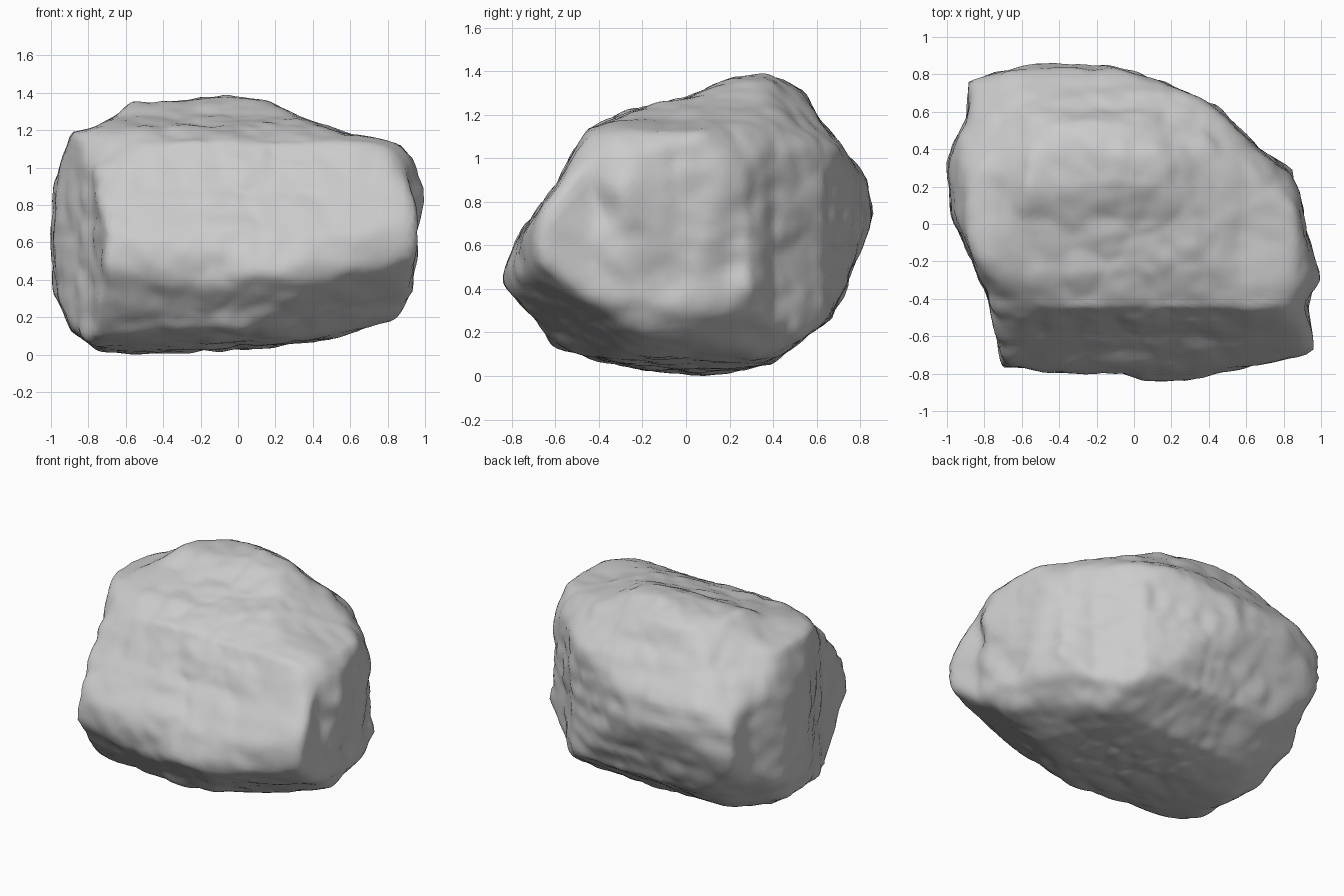
import bpy, bmesh, math
from mathutils import Vector, noise
from mathutils.geometry import intersect_point_line

CORE = Vector((0, 0, 0.65))

# Outlines of the boulder along each axis, as (horizontal, vertical) points
SIDE = [(-.86, .42), (-.77, .63), (-.58, .88), (-.44, 1.13), (-.25, 1.21), (.02, 1.28),
        (.22, 1.37), (.38, 1.4), (.53, 1.31), (.61, 1.16), (.7, 1.06), (.82, .9),
        (.86, .75), (.75, .5), (.66, .28), (.38, .07), (.1, 0), (-.12, .03),
        (-.4, .09), (-.6, .15), (-.74, .31)]
FRONT = [(-1, .7), (-.98, .91), (-.88, 1.18), (-.74, 1.22), (-.55, 1.34), (-.31, 1.35),
         (-.06, 1.41), (.17, 1.35), (.38, 1.25), (.57, 1.18), (.86, 1.12), (.92, 1.05),
         (1, .81), (.96, .59), (.92, .35), (.83, .19), (.49, .1), (.14, .05),
         (-.53, .01), (-.73, .03), (-.87, .14), (-.98, .33)]
PLAN = [(-1, .32), (-.88, .56), (-.87, .75), (-.53, .86), (-.13, .84), (.14, .75),
        (.43, .62), (.65, .4), (.85, .29), (.91, -.05), (1, -.29), (.92, -.43),
        (.97, -.67), (.57, -.76), (.14, -.85), (-.07, -.79), (-.42, -.79),
        (-.69, -.75), (-.77, -.37), (-.96, .05)]
VIEWS = [(SIDE, 1, 2), (FRONT, 0, 2), (PLAN, 0, 1)]

# Broken-off corners: direction of the break and a point on it
CHIPS = [((.6, .5, .6), (.6, .45, 1.05)), ((.6, .3, -.7), (.75, .2, .25)),
         ((.3, -.5, -.8), (.2, -.9, .38)), ((-.1, -.75, -.6), (-.65, -.74, .42)),
         ((-.5, .5, -.7), (-.75, .55, .3)), ((-.5, .5, .7), (-.78, .55, 1.04)),
         ((-.4, -.7, .7), (-.68, -.45, 1.01)), ((.6, -.5, .6), (.95, -.42, .97)),
         ((.3, .55, .75), (-.06, .38, 1.41))]

# Seams worn into the left end: two ends, width and depth
SEAMS = [((.93, -.45, .85), (.93, -.1, .42), .08, .04),
         ((.88, .36, .9), (.93, .25, .5), .12, .05)]


def outline_reach(points, a, b, d):
    """Distance along d at which it leaves the outline."""
    ray = Vector((d[a], d[b]))
    origin = Vector((CORE[a], CORE[b]))
    for i, point in enumerate(points):
        p = Vector(points[i - 1]) - origin
        q = Vector(point) - origin
        edge = q - p
        det = ray.cross(edge)
        if abs(det) < 1e-9:
            continue
        dist, along = p.cross(edge) / det, p.cross(ray) / det
        if dist > 0 and -1e-6 <= along <= 1 + 1e-6:
            return dist
    return 100


def chip_reach(normal, point, d):
    """Distance along d at which it meets a break."""
    n = Vector(normal).normalized()
    facing = n.dot(d)
    return n.dot(Vector(point) - CORE) / facing if facing > 0.05 else 100


def seam_depth(p, start, end, width, depth):
    start, end = Vector(start), Vector(end)
    t = intersect_point_line(p, start, end)[1]
    nearest = start.lerp(end, min(max(t, 0), 1))
    return depth * math.exp(-((p - nearest).length / width) ** 2)


def roughness(p):
    """Strata, small chipped facets and grain, balanced around zero."""
    strata = noise.noise(Vector((p.x * 2.5, p.y * 5, p.z * 9))) * 0.012
    near = noise.voronoi(p * 4.5)[0]
    chips = (near[1] - near[0] - 0.2) * 0.02
    grain = noise.noise(p * 12) * 0.006
    return strata + chips + grain


# Boulder body
bm = bmesh.new()
bmesh.ops.create_icosphere(bm, subdivisions=6, radius=1)
for v in bm.verts:
    d = v.co.normalized()
    reaches = [outline_reach(pts, a, b, d) for pts, a, b in VIEWS]
    reaches += [chip_reach(n, p, d) for n, p in CHIPS]
    reach = 1.016 * sum(r ** -40 for r in reaches) ** (-1 / 40)
    surface = CORE + d * reach
    worn = sum(seam_depth(surface, *seam) for seam in SEAMS)
    v.co = surface + d * (roughness(surface) - worn)

# Rest the lowest point on the ground
lowest = min(v.co.z for v in bm.verts)
bmesh.ops.translate(bm, verts=bm.verts, vec=(0, 0, -lowest))

for f in bm.faces:
    f.smooth = True
mesh = bpy.data.meshes.new("boulder")
bm.to_mesh(mesh)
bm.free()

default = bpy.data.objects.get("Cube")
if default:
    bpy.data.objects.remove(default)

boulder = bpy.data.objects.new("boulder", mesh)
bpy.context.collection.objects.link(boulder)

# Grey stone
stone = bpy.data.materials.new("grey stone")
stone.use_nodes = True
color = (0.6, 0.6, 0.6, 1)
stone.diffuse_color = color
stone.node_tree.nodes["Principled BSDF"].inputs["Base Color"].default_value = color
mesh.materials.append(stone)
